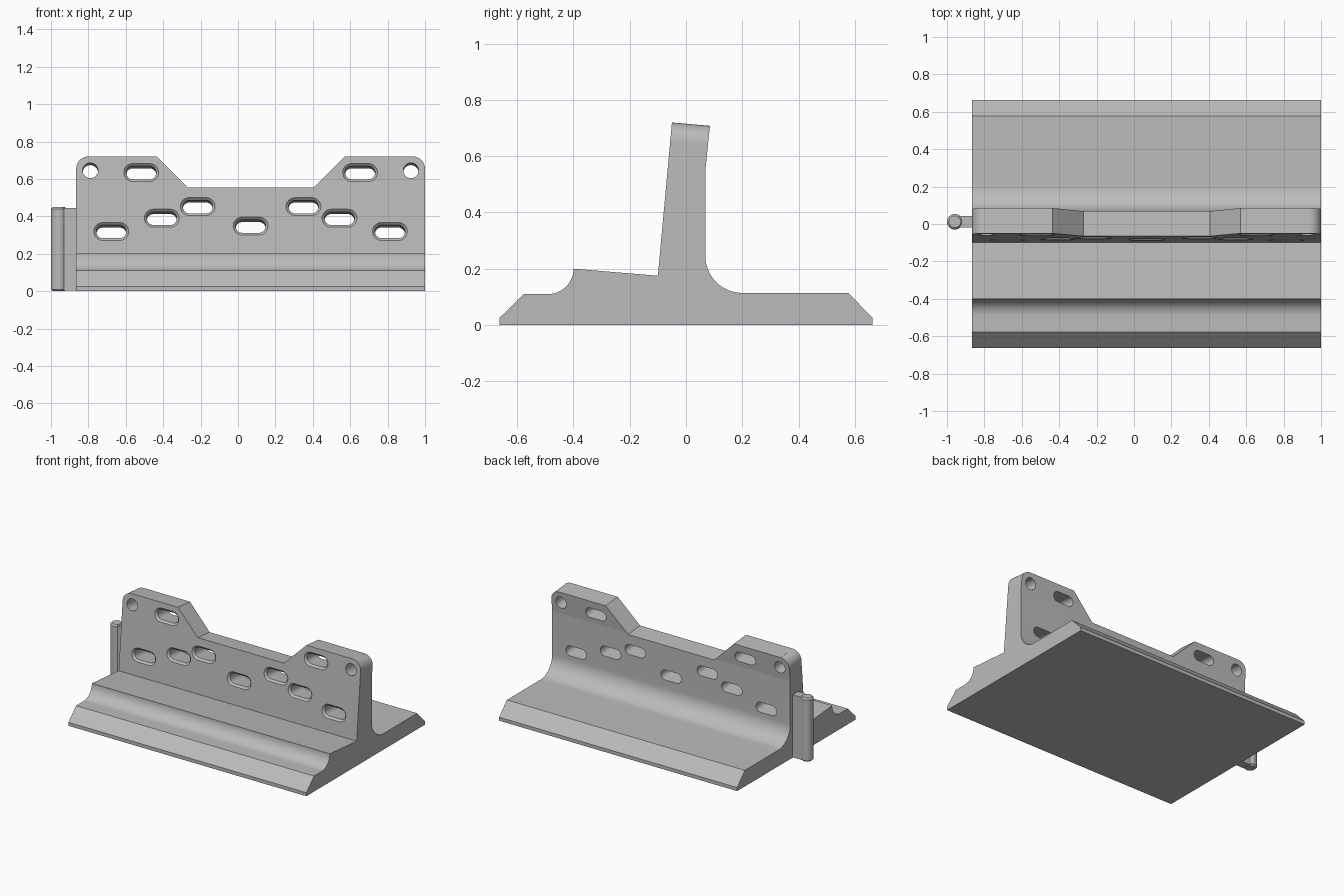
import bpy, bmesh
from math import sin, cos, pi, atan2, radians
from mathutils import Vector

cube = bpy.data.objects.get("Cube")
if cube:
    bpy.data.objects.remove(cube, do_unlink=True)

grey = bpy.data.materials.new("plain_grey")
grey.use_nodes = True
grey.diffuse_color = (0.5, 0.5, 0.5, 1)
grey.node_tree.nodes["Principled BSDF"].inputs["Base Color"].default_value = (0.5, 0.5, 0.5, 1)

MID = 0.0675          # middle of the bracket along x
HALF = 0.9325         # half its length
FOOT = Vector((MID, -0.1, 0.175))     # where the leaning plate meets the base
TILT = atan2(0.05, 0.545)
TOP = 0.72


def arc(cx, cy, r, start, end, n=20):
    """Points along an arc, angles in degrees."""
    steps = [radians(start + (end - start) * i / n) for i in range(n + 1)]
    return [(cx + r * cos(a), cy + r * sin(a)) for a in steps]


def loft(bm, rings):
    """Closed solid through rings of equal point count."""
    loops = [[bm.verts.new(p) for p in ring] for ring in rings]
    for a, b in zip(loops, loops[1:]):
        for i in range(len(a)):
            j = (i + 1) % len(a)
            bm.faces.new((a[i], a[j], b[j], b[i]))
    bm.faces.new(loops[0][::-1])
    bm.faces.new(loops[-1])


def make_object(name, bm):
    bmesh.ops.recalc_face_normals(bm, faces=bm.faces)
    mesh = bpy.data.meshes.new(name)
    bm.to_mesh(mesh)
    bm.free()
    mesh.materials.append(grey)
    obj = bpy.data.objects.new(name, mesh)
    bpy.context.collection.objects.link(obj)
    return obj


def activate(obj):
    bpy.ops.object.select_all(action="DESELECT")
    obj.select_set(True)
    bpy.context.view_layer.objects.active = obj


def on_plate(x, z, depth):
    """Point on the leaning front face, pushed in along its normal."""
    v = (z - FOOT.z) / cos(TILT)
    return FOOT + Vector((x, v * sin(TILT) + depth * cos(TILT),
                          v * cos(TILT) - depth * sin(TILT)))


def slot(x, z, half_straight, r):
    return (arc(x + half_straight, z, r, -90, 90, 16)
            + arc(x - half_straight, z, r, 90, 270, 16))


# Bracket: base, stepped ledge and leaning plate from one side profile
profile = [(-0.663, 0), (-0.663, 0.025), (-0.577, 0.11)]
profile += arc(-0.49, 0.2, 0.09, -90, 0)
profile += [(-0.1, 0.175), (-0.05, TOP), (0.085, 0.708), (0.069, 0.55)]
profile += arc(0.2, 0.245, 0.131, 180, 270)
profile += [(0.577, 0.114), (0.663, 0.025), (0.663, 0)]
bm = bmesh.new()
loft(bm, [[(MID + s * HALF, y, z) for y, z in profile] for s in (-1, 1)])
bracket = make_object("bracket", bm)

# Cutter: notch, rounded corners, slots and round holes
bm = bmesh.new()


def cut(outline, start=-0.1, end=0.3):
    loft(bm, [[on_plate(x, z, d) for x, z in outline] for d in (start, end)])


cut([(-0.3375, 0.555), (0.3375, 0.555), (0.6025, 0.82), (-0.6025, 0.82)])
R = 0.065
corner = arc(HALF - R, TOP - R, R, 0, 90, 12)
corner += [(HALF - R, 0.85), (HALF + 0.1, 0.85), (HALF + 0.1, TOP - R)]
slots = [(0, 0.348)]
for side in (-1, 1):
    cut([(side * x, z) for x, z in corner])
    cut(arc(side * 0.857, 0.645, 0.041, 0, 348.75, 31))
    slots += [(side * x, z) for x, z in
              ((0.585, 0.634), (0.475, 0.39), (0.2825, 0.452), (0.745, 0.319))]
for x, z in slots:
    # the front rim of each slot is chamfered
    loft(bm, [[on_plate(px, pz, d) for px, pz in slot(x, z, 0.045, 0.035 + grow)]
              for d, grow in ((-0.013, 0.026), (0.013, 0), (0.3, 0))])
cutter = make_object("plate_cutter", bm)
cutter.hide_render = True

boolean = bracket.modifiers.new("cutouts", "BOOLEAN")
boolean.operation = "DIFFERENCE"
boolean.solver = "EXACT"
boolean.object = cutter
activate(bracket)
bpy.ops.object.modifier_apply(modifier=boolean.name)
bpy.data.objects.remove(cutter, do_unlink=True)
bpy.ops.object.shade_smooth_by_angle(angle=radians(25))
# Keep the shallow crease on the back of the plate crisp
for edge in bracket.data.edges:
    ends = [bracket.data.vertices[i].co for i in edge.vertices]
    if all(abs(p.z - 0.55) < 0.002 and abs(p.y - 0.069) < 0.002 for p in ends):
        edge.use_edge_sharp = True

# Hinge pin: chamfered cylinder standing beside the plate
PIN_X, PIN_Y, PIN_R, PIN_H, CH = -0.958, 0.012, 0.042, 0.45, 0.01
bm = bmesh.new()
loft(bm, [[(x, y, z) for x, y in arc(PIN_X, PIN_Y, r, 0, 348.75, 31)]
          for z, r in ((0, PIN_R - CH), (CH, PIN_R), (PIN_H - CH, PIN_R), (PIN_H, PIN_R - CH))])
pin = make_object("hinge_pin", bm)
activate(pin)
bpy.ops.object.shade_smooth_by_angle(angle=radians(25))

# Web joining the pin to the bracket end
bm = bmesh.new()
loft(bm, [[(x, PIN_Y + y, z) for x, y in
           ((PIN_X, -0.031), (-0.864, -0.031), (-0.864, 0.031), (PIN_X, 0.031))]
          for z in (0.003, PIN_H - 0.005)])
make_object("pin_web", bm)
